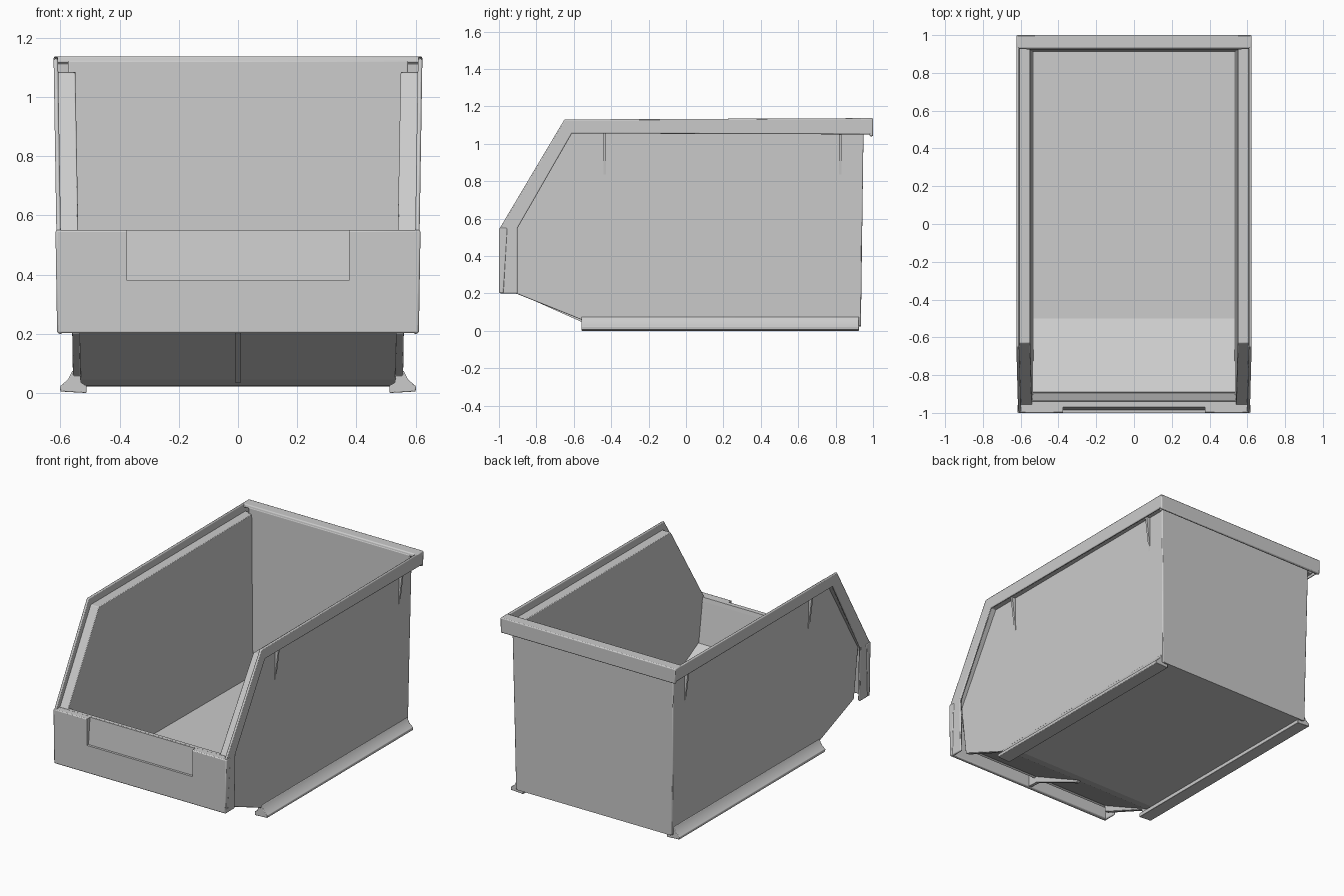
import bpy, bmesh

if "Cube" in bpy.data.objects:
    bpy.data.objects.remove(bpy.data.objects["Cube"])


def loft(name, ring_a, ring_b, mirror=False, bevel=0.006):
    """Closed solid between two matching outlines, optionally mirrored in x."""
    bm = bmesh.new()
    a = [bm.verts.new(p) for p in ring_a]
    b = [bm.verts.new(p) for p in ring_b]
    n = len(a)
    bm.faces.new(a)
    bm.faces.new(b[::-1])
    for i in range(n):
        bm.faces.new((a[i], b[i], b[(i + 1) % n], a[(i + 1) % n]))
    bmesh.ops.recalc_face_normals(bm, faces=bm.faces)
    me = bpy.data.meshes.new(name)
    bm.to_mesh(me)
    bm.free()
    ob = bpy.data.objects.new(name, me)
    bpy.context.collection.objects.link(ob)
    if mirror:
        ob.modifiers.new("mirror", 'MIRROR')
    if bevel:
        m = ob.modifiers.new("bevel", 'BEVEL')
        m.width, m.segments, m.limit_method = bevel, 2, 'ANGLE'
        bpy.context.view_layer.objects.active = ob
        ob.select_set(True)
        bpy.ops.object.shade_smooth_by_angle()
        ob.select_set(False)
    return ob


def side_solid(name, outline, xa, xb, **kw):
    """Extrude a (y, z) outline across x; xa and xb give x at height z."""
    return loft(name, [(xa(z), y, z) for y, z in outline],
                [(xb(z), y, z) for y, z in outline], **kw)


def span(name, outline, half, **kw):
    """Full-width part, half-width varying with height."""
    return side_solid(name, outline, lambda z: -half(z), half, **kw)


def wall_in(z): return 0.53 + 0.018 * z
def wall_out(z): return 0.557 + 0.016 * z
def lip_in(z): return 0.59 + 0.016 * z
def lip_out(z): return 0.605 + 0.016 * z
def wall_mid(z): return 0.545 + 0.016 * z


# Side walls
side_solid("side_wall",
           [(-0.91, 0.2), (-0.945, 0.53), (-0.615, 1.075), (0.945, 1.075),
            (0.935, 0.025), (-0.55, 0.03), (-0.56, 0.06)],
           wall_in, wall_out, mirror=True, bevel=0.004)

# Outer lip running up the front slope and along the top
side_solid("side_lip",
           [(-0.995, 0.2), (-0.995, 0.55), (-0.65, 1.13), (0.995, 1.137),
            (0.995, 1.05), (-0.61, 1.055), (-0.9, 0.55), (-0.9, 0.2)],
           lip_in, lip_out, mirror=True)

# Recessed stacking ledge joining wall and lip
side_solid("stacking_ledge",
           [(-0.965, 0.535), (-0.63, 1.083), (0.945, 1.085),
            (0.945, 1.062), (-0.612, 1.06), (-0.935, 0.53)],
           wall_in, lambda z: lip_in(z) + 0.005, mirror=True, bevel=0.004)

# Floor with raised front ramp
span("floor",
     [(-0.925, 0.25), (-0.52, 0.045), (-0.45, 0.025), (0.935, 0.022),
      (0.935, 0.06), (-0.5, 0.07), (-0.89, 0.275)], wall_mid, bevel=0)

# Back wall and its hooked rim
span("back_wall", [(0.935, 0.022), (0.95, 1.125), (0.925, 1.125), (0.91, 0.03)],
     wall_out)
span("back_rim", [(0.925, 1.115), (0.93, 1.137), (1.0, 1.137), (1.0, 1.04),
                  (0.982, 1.04), (0.978, 1.115)], lip_out)

# Inner front wall and top deck behind the front panel
span("front_wall", [(-0.92, 0.235), (-0.965, 0.54), (-0.94, 0.54), (-0.89, 0.25)],
     wall_mid, bevel=0)
span("front_deck", [(-0.96, 0.525), (-0.96, 0.55), (-0.94, 0.55), (-0.935, 0.525)],
     lip_in, bevel=0)

# Front panel with a slanted label recess
panel = span("front_panel",
             [(-1.0, 0.202), (-1.0, 0.55), (-0.955, 0.55), (-0.975, 0.202)],
             lambda z: lip_out(z) + 0.003)
cutter = span("label_cutter",
              [(-1.02, 0.38), (-0.985, 0.38), (-0.968, 0.57), (-1.02, 0.57)],
              lambda z: 0.375, bevel=0)
cutter.hide_render = True
cutter.hide_viewport = True
cut = panel.modifiers.new("label_recess", 'BOOLEAN')
cut.operation, cut.object, cut.solver = 'DIFFERENCE', cutter, 'EXACT'

# Centre rib below the ramp
span("centre_rib", [(-0.975, 0.205), (-0.9, 0.2), (-0.53, 0.035), (-0.5, 0.05),
                    (-0.92, 0.26), (-0.975, 0.3)], lambda z: 0.01, bevel=0)

# Flared runner feet
foot = [(0.512, 0.0), (0.6, 0.005), (0.602, 0.022), (0.575, 0.045),
        (0.56, 0.075), (0.535, 0.075), (0.53, 0.035), (0.512, 0.025)]
loft("runner_foot", [(x, -0.56, z) for x, z in foot],
     [(x, 0.925, z) for x, z in foot], mirror=True, bevel=0.003)

# Triangular gussets under the lip
for label, y in (("front", -0.435), ("back", 0.825)):
    tri = [(0.562, 0.77), (0.6, 1.07), (0.562, 1.07)]
    loft(label + "_gusset", [(x, y - 0.007, z) for x, z in tri],
         [(x, y + 0.007, z) for x, z in tri], mirror=True, bevel=0)
